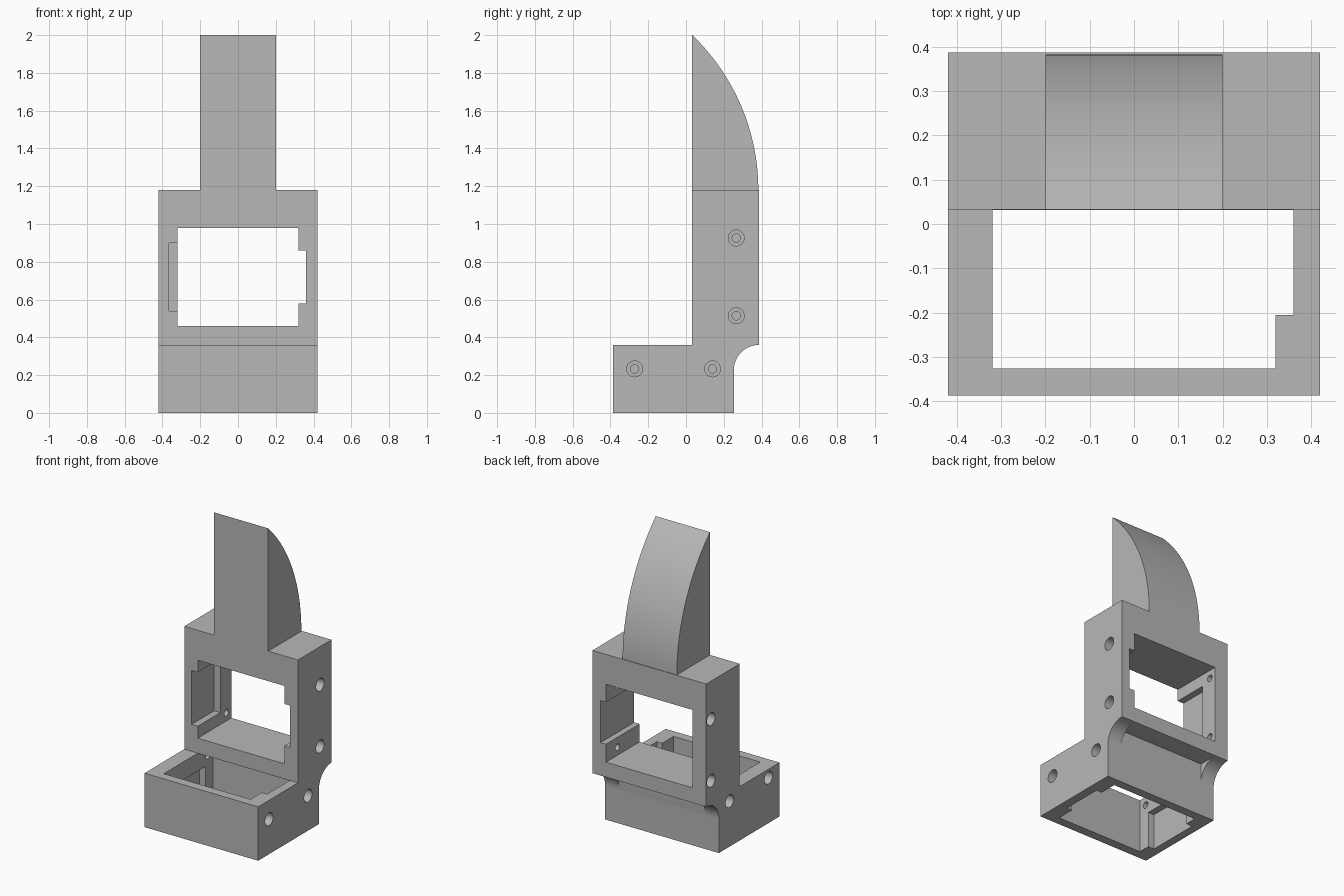
import bpy, bmesh, math
from mathutils import Matrix

cube = bpy.data.objects.get("Cube")
if cube:
    bpy.data.objects.remove(cube, do_unlink=True)

grey = bpy.data.materials.new("plain grey")
grey.use_nodes = True
grey.diffuse_color = (0.48, 0.48, 0.48, 1)
grey.node_tree.nodes["Principled BSDF"].inputs["Base Color"].default_value = (0.48, 0.48, 0.48, 1)


def finish(bm, name):
    bmesh.ops.recalc_face_normals(bm, faces=bm.faces)
    mesh = bpy.data.meshes.new(name)
    bm.to_mesh(mesh)
    bm.free()
    mesh.materials.append(grey)
    obj = bpy.data.objects.new(name, mesh)
    bpy.context.collection.objects.link(obj)
    return obj


def prism(name, profile, half_width):
    """Extrude a (y, z) profile symmetrically along x."""
    bm = bmesh.new()
    face = bm.faces.new([bm.verts.new((-half_width, y, z)) for y, z in profile])
    out = bmesh.ops.extrude_face_region(bm, geom=[face])
    moved = [v for v in out["geom"] if isinstance(v, bmesh.types.BMVert)]
    bmesh.ops.translate(bm, verts=moved, vec=(2 * half_width, 0, 0))
    return finish(bm, name)


def box(x, y, z):
    bm = bmesh.new()
    bmesh.ops.create_cube(bm, size=1)
    for v in bm.verts:
        v.co = [lo if c < 0 else hi for c, (lo, hi) in zip(v.co, (x, y, z))]
    return finish(bm, "cutter")


def rod(x, y, z, radius):
    """Cylinder along x between the two x values."""
    bm = bmesh.new()
    place = Matrix.Translation((sum(x) / 2, y, z)) @ Matrix.Rotation(math.pi / 2, 4, "Y")
    bmesh.ops.create_cone(bm, cap_ends=True, segments=32, radius1=radius, radius2=radius,
                          depth=abs(x[1] - x[0]), matrix=place)
    return finish(bm, "cutter")


def cut(target, cutter):
    mod = target.modifiers.new("cut", "BOOLEAN")
    mod.operation, mod.solver, mod.object = "DIFFERENCE", "EXACT", cutter
    bpy.context.view_layer.objects.active = target
    bpy.ops.object.modifier_apply(modifier=mod.name)
    bpy.data.objects.remove(cutter, do_unlink=True)


FRONT, BACK, FACE, REAR = -0.387, 0.387, 0.033, 0.253
STEP, SHOULDER, HALF, INNER = 0.36, 1.18, 0.42, 0.32
RADIUS = BACK - REAR

# L-shaped frame body with a concave curve under the back
steps = 16
arc = []
for i in range(steps + 1):
    a = math.pi / 2 * i / steps
    arc.append((BACK - RADIUS * math.cos(a), STEP - RADIUS + RADIUS * math.sin(a)))
frame = prism("frame", [(FRONT, 0), (REAR, 0)] + arc +
              [(BACK, SHOULDER), (FACE, SHOULDER), (FACE, STEP), (FRONT, STEP)], HALF)

# Notch leaving a curved gusset at each end
cut(frame, box((-INNER, INNER), (REAR + 0.001, 0.6), (0.1, STEP - 0.001)))

# Upright window: opening, left notch, right pocket closed at the back
MID_Z, MID_Y = 0.72, -0.066
cut(frame, box((-INNER, INNER), (0, 0.6), (MID_Z - 0.26, MID_Z + 0.26)))
cut(frame, box((0.2, 0.36), (0, 0.6), (MID_Z - 0.14, MID_Z + 0.14)))
cut(frame, box((-0.365, -0.2), (0, 0.27), (MID_Z - 0.18, MID_Z + 0.18)))

# Base bay: the same layout turned to open downwards
for top, limit in ((STEP - 0.001, 0.6), (0.43, FACE - 0.001)):
    cut(frame, box((-INNER, INNER), (MID_Y - 0.26, min(MID_Y + 0.26, limit)), (-0.1, top)))
    cut(frame, box((0.2, 0.36), (MID_Y - 0.14, min(MID_Y + 0.14, limit)), (-0.1, top)))
cut(frame, box((-0.365, -0.2), (MID_Y - 0.18, MID_Y + 0.18), (-0.1, 0.24)))

# Counterbored screw holes through the side walls
for side, depth in ((1, 0.233), (-1, 0.303)):
    for offset in (-0.206, 0.206):
        for y, z in ((FACE + depth, MID_Z + offset), (MID_Y + offset, depth)):
            cut(frame, rod((side * 0.25, side * 0.5), y, z, 0.022))
            cut(frame, rod((side * 0.36, side * 0.5), y, z, 0.042))

# Tall fin with a curved back
rise, sag = 2 - SHOULDER, 0.35
big = (rise ** 2 + sag ** 2) / (2 * sag)
sweep = math.asin(rise / big)
curve = [(FACE + sag - big * (1 - math.cos(sweep * i / 32)), SHOULDER + big * math.sin(sweep * i / 32))
         for i in range(33)]
fin = prism("fin", [(FACE, SHOULDER)] + curve, 0.2)

# Smooth the curves and keep the edges sharp
for obj in (frame, fin):
    bpy.ops.object.select_all(action="DESELECT")
    obj.select_set(True)
    bpy.context.view_layer.objects.active = obj
    bpy.ops.object.shade_smooth_by_angle(angle=math.radians(30))
